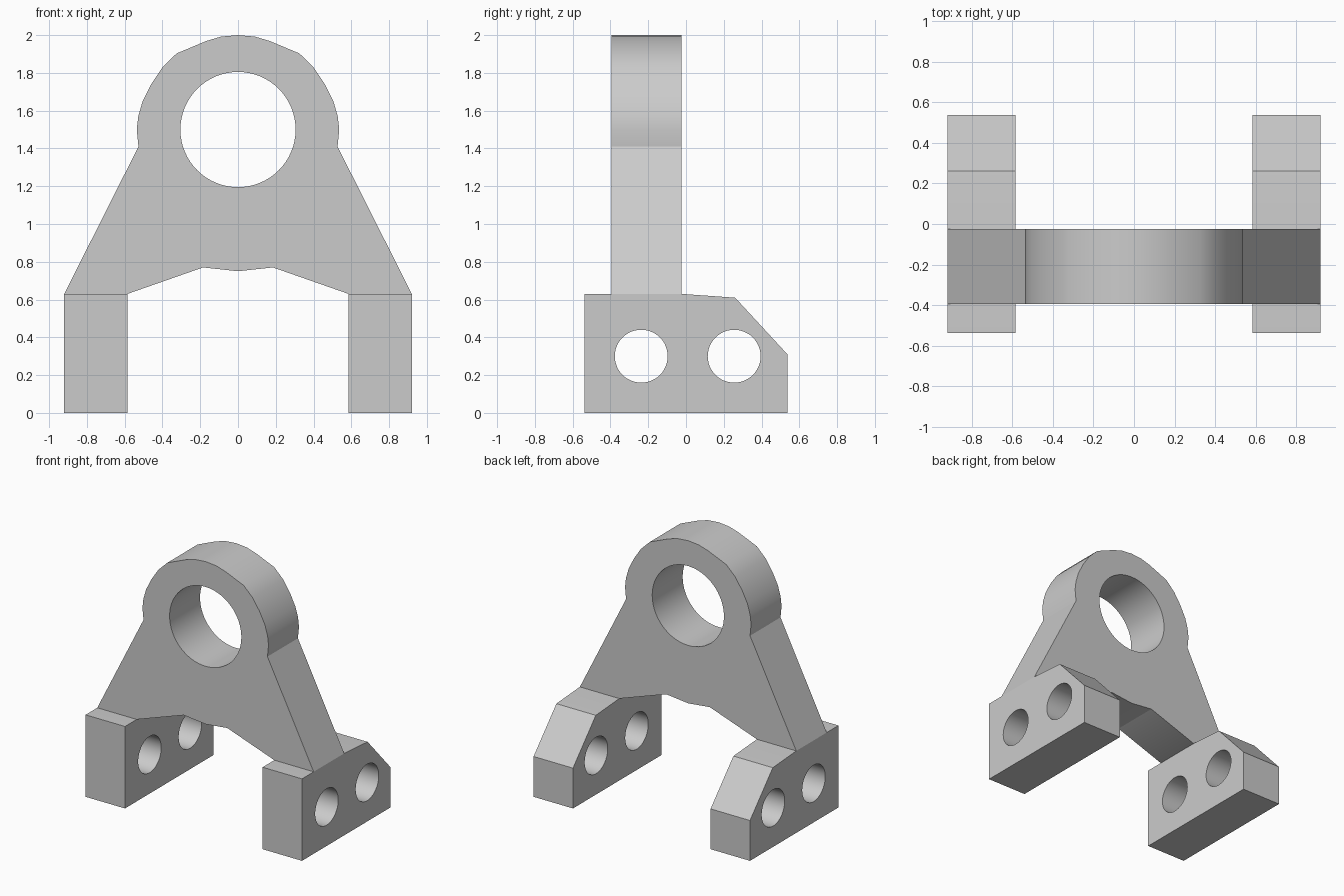
import bpy, bmesh, math
from mathutils import Vector

cube = bpy.data.objects.get("Cube")
if cube:
    bpy.data.objects.remove(cube)

steel = bpy.data.materials.new("light_grey_steel")
steel.use_nodes = True
steel.diffuse_color = (0.6, 0.6, 0.6, 1)
steel.node_tree.nodes["Principled BSDF"].inputs["Base Color"].default_value = (0.6, 0.6, 0.6, 1)


def circle(u, v, radius, sides=48):
    steps = [2 * math.pi * i / sides for i in range(sides)]
    return [(u + radius * math.cos(a), v + radius * math.sin(a)) for a in steps]


def pierced_plate(name, outline, holes, place, depth):
    """Fill an outline with holes, then extrude it along depth."""
    bm = bmesh.new()
    for loop in [outline] + holes:
        verts = [bm.verts.new(place(u, v)) for u, v in loop]
        for a, b in zip(verts, verts[1:] + verts[:1]):
            bm.edges.new((a, b))
    bmesh.ops.triangle_fill(bm, edges=bm.edges[:], use_beauty=True)
    result = bmesh.ops.extrude_face_region(bm, geom=bm.faces[:], use_keep_orig=True)
    moved = [g for g in result["geom"] if isinstance(g, bmesh.types.BMVert)]
    bmesh.ops.translate(bm, verts=moved, vec=Vector(depth))
    bmesh.ops.recalc_face_normals(bm, faces=bm.faces[:])
    mesh = bpy.data.meshes.new(name)
    bm.to_mesh(mesh)
    bm.free()
    mesh.materials.append(steel)
    obj = bpy.data.objects.new(name, mesh)
    bpy.context.collection.objects.link(obj)
    bpy.ops.object.select_all(action="DESELECT")
    obj.select_set(True)
    bpy.context.view_layer.objects.active = obj
    bpy.ops.object.shade_smooth_by_angle(angle=math.radians(22))
    return obj


# Upright plate: right half from the bottom middle up to the crown, then mirrored
half = [(0, 0.75), (0.185, 0.77), (0.585, 0.63), (0.92, 0.63), (0.527, 1.41),
        (0.536, 1.5), (0.528, 1.57), (0.505, 1.65), (0.46, 1.74), (0.4, 1.83),
        (0.325, 1.903), (0.17, 1.968), (0.09, 1.992), (0, 2)]
outline = half + [(-x, z) for x, z in half[-2:0:-1]]
pierced_plate("upright_plate", outline, [circle(0, 1.5, 0.305, 64)],
              lambda x, z: (x, -0.395, z), (0, 0.37, 0))

# Feet: chamfered blocks with two cross bores each
foot = [(-0.537, 0), (0.537, 0), (0.537, 0.31), (0.26, 0.61), (-0.025, 0.63), (-0.537, 0.63)]
bores = [circle(y, 0.3, 0.14) for y in (-0.237, 0.255)]
for name, x0 in (("left_foot", 0.585), ("right_foot", -0.92)):
    pierced_plate(name, foot, bores, lambda y, z: (x0, y, z), (0.335, 0, 0))
